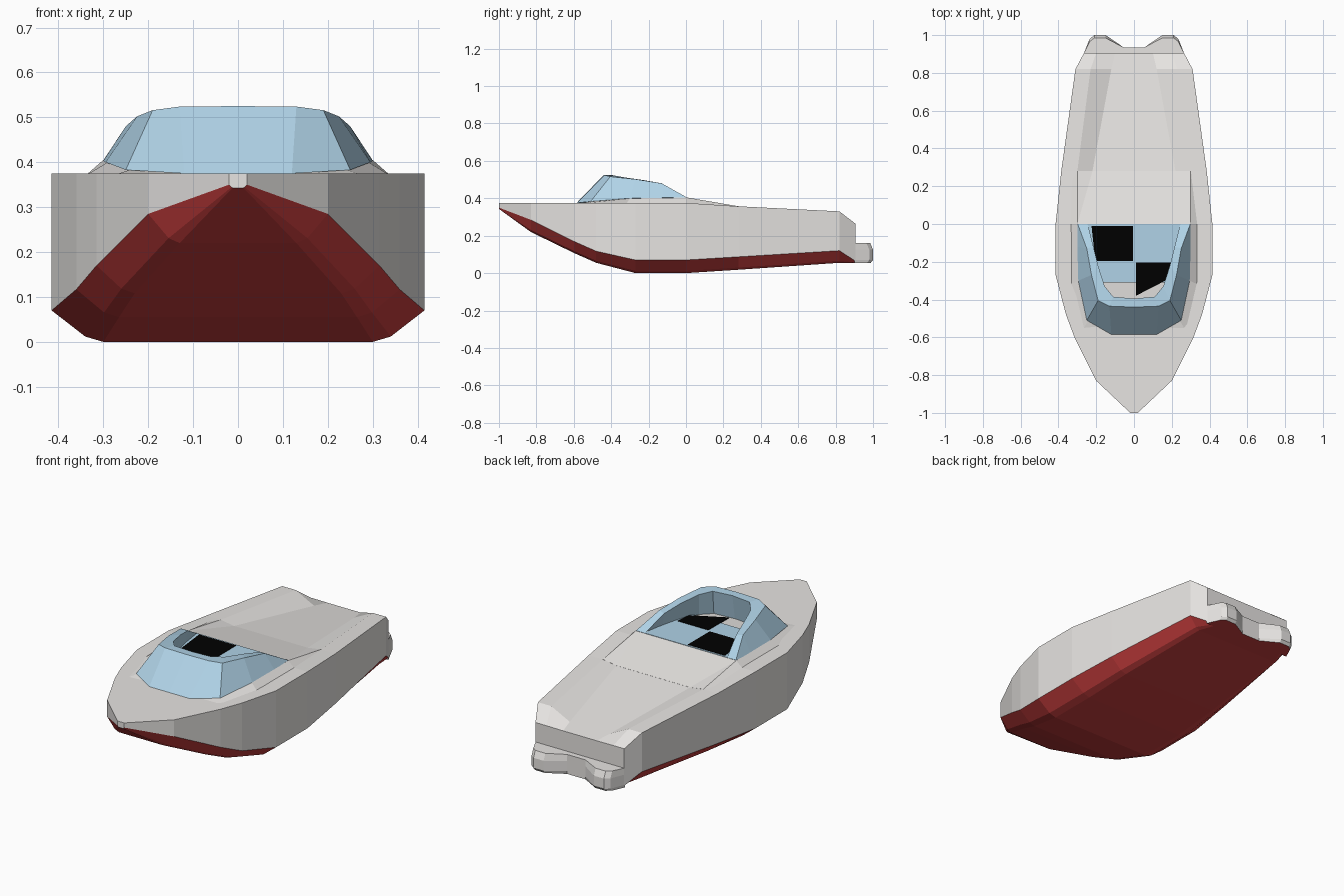
import bpy, bmesh


def material(name, rgb):
    m = bpy.data.materials.new(name)
    m.diffuse_color = (*rgb, 1)
    return m


GREY = material("light grey", (0.82, 0.80, 0.78))
RED = material("hull red", (0.60, 0.05, 0.05))
BLUE = material("glass blue", (0.46, 0.69, 0.85))
BLACK = material("black", (0.0, 0.0, 0.0))


def finish(name, bm, mats):
    bmesh.ops.remove_doubles(bm, verts=bm.verts, dist=0.0005)
    bmesh.ops.recalc_face_normals(bm, faces=bm.faces)
    me = bpy.data.meshes.new(name)
    bm.to_mesh(me)
    bm.free()
    for m in mats:
        me.materials.append(m)
    ob = bpy.data.objects.new(name, me)
    bpy.context.collection.objects.link(ob)
    return ob


def mirrored(half):
    """Close a half row (starting and ending on x = 0) into a symmetric loop."""
    return half + [(-x, y, z) for x, y, z in reversed(half[1:-1])]


def loft(name, rows, mats, closed=True, caps=True, rule=None):
    bm = bmesh.new()
    vr = [[bm.verts.new(p) for p in r] for r in rows]
    n = len(rows[0])
    for a, b in zip(vr, vr[1:]):
        for i in range(n if closed else n - 1):
            j = (i + 1) % n
            f = bm.faces.new((a[i], a[j], b[j], b[i]))
            if rule:
                f.material_index = rule(i, n)
    if caps:
        bm.faces.new(vr[0])
        bm.faces.new(vr[-1])
    return finish(name, bm, mats)


# Hull: y, bottom half width, beam, bottom z, chine z, deck z, rim x, well x, well z
stations = [
    (-1.00, 0.012, 0.020, 0.343, 0.350, 0.375, 0.016, 0.010, 0.375),
    (-0.83, 0.130, 0.200, 0.220, 0.285, 0.375, 0.160, 0.100, 0.375),
    (-0.60, 0.230, 0.315, 0.108, 0.170, 0.375, 0.250, 0.150, 0.375),
    (-0.48, 0.265, 0.360, 0.055, 0.117, 0.375, 0.300, 0.200, 0.375),
    (-0.27, 0.300, 0.415, 0.000, 0.070, 0.375, 0.330, 0.250, 0.375),
    (0.00, 0.300, 0.415, 0.000, 0.070, 0.375, 0.330, 0.290, 0.370),
    (0.28, 0.290, 0.385, 0.018, 0.087, 0.357, 0.300, 0.220, 0.345),
    (0.82, 0.250, 0.310, 0.055, 0.120, 0.330, 0.230, 0.120, 0.275),
    (0.905, 0.220, 0.265, 0.055, 0.065, 0.265, 0.200, 0.100, 0.264),
]
rows = []
for y, bw, w, zb, zc, zd, rim, well, zw in stations:
    rows.append(mirrored([
        (0, y, zb), (bw, y, zb),
        (bw + 0.35 * (w - bw), y, zb + 0.17 * (zc - zb)),
        (w, y, zc), (w, y, zd), (rim, y, zd), (well, y, zw), (0, y, zw)]))
loft("hull", rows, [GREY, RED], rule=lambda i, n: 1 if i < 3 or i >= n - 3 else 0)

# Raised coaming around the cockpit, ramping down aft into the deck well
low = [(0, -0.58, 0.37), (0.28, -0.575, 0.37), (0.34, -0.32, 0.37),
       (0.34, 0, 0.37), (0.335, 0.28, 0.35), (0.22, 0.28, 0.335), (0, 0.28, 0.335)]
top = [(0, -0.5, 0.38), (0.235, -0.5, 0.385), (0.292, -0.3, 0.399),
       (0.3, 0, 0.405), (0.30, 0.28, 0.3575), (0.22, 0.28, 0.3455), (0, 0.28, 0.3455)]
bm = bmesh.new()
lo = [bm.verts.new(p) for p in mirrored(low)]
hi = [bm.verts.new(p) for p in mirrored(top)]
for i in range(len(lo)):
    j = (i + 1) % len(lo)
    bm.faces.new((lo[i], lo[j], hi[j], hi[i]))
# hi runs: front centre 0, right 1-5, stern centre 6, left 7-11
for face in ((3, 4, 5), (7, 8, 9), (3, 5, 6, 7, 9), (2, 3, 9, 10), (0, 1, 2, 10, 11)):
    bm.faces.new([hi[i] for i in face])
finish("coaming", bm, [GREY])

# Wraparound windscreen: outer base, outer top and inner top, mirrored in x
base = [(0, -0.585, 0.375), (0.12, -0.585, 0.375), (0.25, -0.51, 0.383),
        (0.295, -0.30, 0.40), (0.30, -0.12, 0.403), (0.30, 0, 0.403)]
crest = [(0, -0.44, 0.525), (0.13, -0.435, 0.524), (0.19, -0.405, 0.516),
         (0.225, -0.27, 0.502), (0.25, -0.13, 0.48), (0.298, 0, 0.407)]
inner = [(0, -0.395, 0.524), (0.11, -0.385, 0.522), (0.155, -0.33, 0.512),
         (0.19, -0.22, 0.496), (0.215, -0.12, 0.474), (0.245, 0, 0.406)]
foot = [(x * 1.08, y * 1.06, 0.38) for x, y, z in inner]


def full(half):
    return [(-x, y, z) for x, y, z in reversed(half[1:])] + half


loft("windscreen", [list(s) for s in zip(*map(full, (base, crest, inner, foot)))], [BLUE])


# Cockpit floor with two dark panels
def plate(name, pts, z0, z1, mat):
    return loft(name, [[(x, y, z0) for x, y in pts], [(x, y, z1) for x, y in pts]], [mat])


plate("cockpit_floor", [(-0.25, 0), (0.25, 0), (0.20, -0.31), (-0.20, -0.31)],
      0.400, 0.407, BLUE)
plate("left_floor_panel", [(-0.225, -0.01), (-0.005, -0.01), (-0.005, -0.195), (-0.205, -0.195)],
      0.405, 0.409, BLACK)
plate("right_floor_panel", [(0.01, -0.205), (0.195, -0.205), (0.185, -0.29), (0.01, -0.38)],
      0.405, 0.409, BLACK)

# Swim platform with a central notch and a chamfered trailing edge
outline = [(0, 0.90), (0.267, 0.90), (0.235, 0.98), (0.21, 1.0),
           (0.15, 1.0), (0.055, 0.935), (0, 0.935)]
layers = []
for z, inset in ((0.055, 0.012), (0.07, 0), (0.125, 0), (0.16, 0.015)):
    layers.append(mirrored([(x, y - (inset if y > 0.95 else 0), z) for x, y in outline]))
ob = loft("swim_platform", layers, [GREY, RED])
for p in ob.data.polygons:
    p.material_index = 1 if p.normal.z < -0.9 else 0
